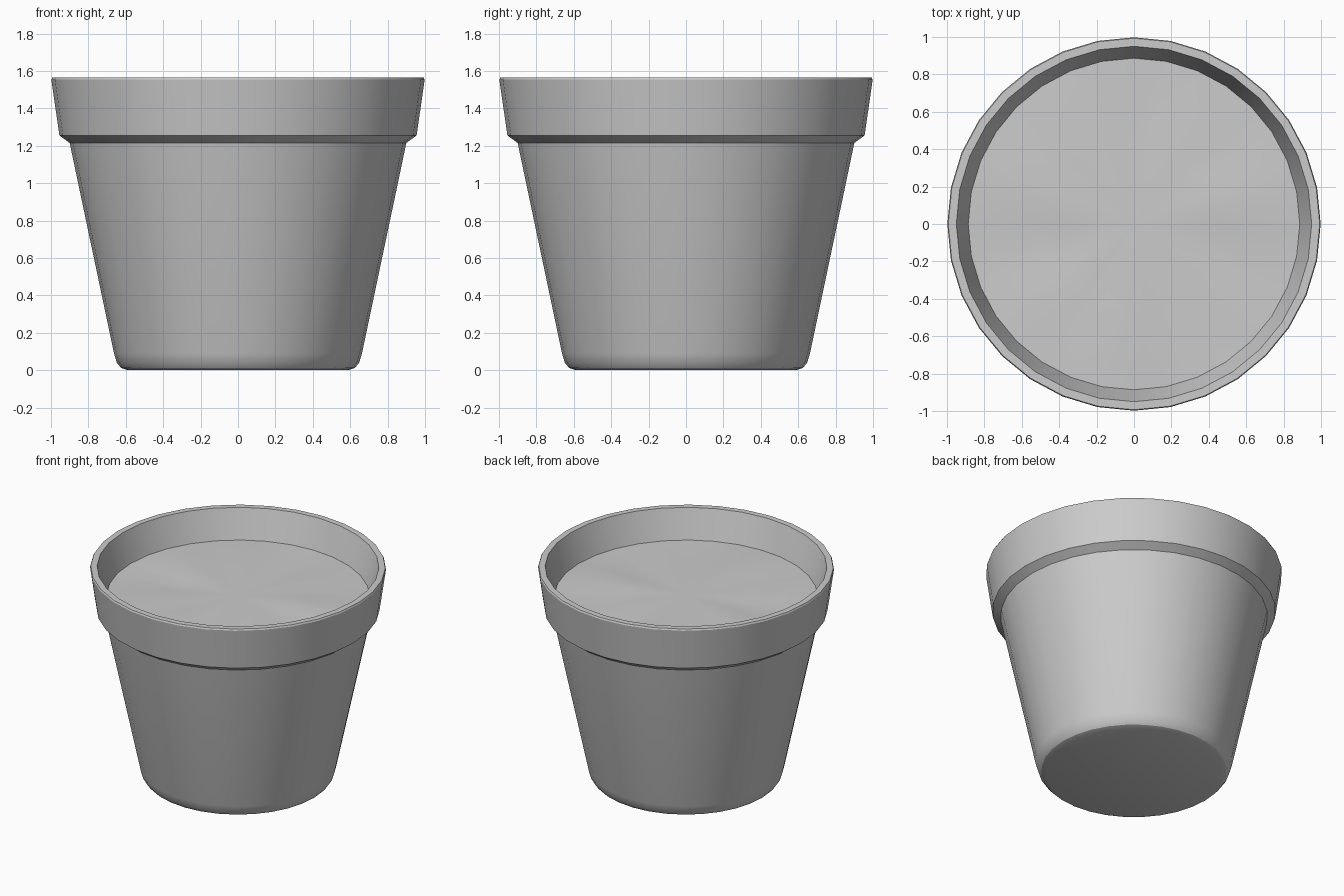
import bpy, bmesh, math

if "Cube" in bpy.data.objects:
    bpy.data.objects.remove(bpy.data.objects["Cube"])

SIDES = 32


def lathe(name, profile, height=lambda r, a: 0.0):
    """Spin (radius, z) points round the z axis; radius 0 makes a pole."""
    bm = bmesh.new()
    rings = []
    for r, z in profile:
        if r == 0:
            rings.append([bm.verts.new((0, 0, z))] * SIDES)
            continue
        ring = []
        for i in range(SIDES):
            a = 2 * math.pi * i / SIDES
            ring.append(bm.verts.new((r * math.cos(a), r * math.sin(a), z + height(r, a))))
        rings.append(ring)
    for low, high in zip(rings, rings[1:]):
        for i in range(SIDES):
            j = (i + 1) % SIDES
            bm.faces.new(dict.fromkeys((low[i], low[j], high[j], high[i])))
    mesh = bpy.data.meshes.new(name)
    bm.to_mesh(mesh)
    bm.free()
    obj = bpy.data.objects.new(name, mesh)
    bpy.context.collection.objects.link(obj)
    bpy.context.view_layer.objects.active = obj
    obj.select_set(True)
    bpy.ops.object.shade_smooth_by_angle(angle=math.radians(30))
    obj.select_set(False)
    return obj


# Pot: base, rounded foot, tapered wall, collar, lip and inner wall down to the soil
lathe("pot", [
    (0, 0), (0.59, 0), (0.625, 0.012), (0.648, 0.04), (0.663, 0.09),
    (0.90, 1.215), (0.955, 1.255), (0.998, 1.553), (0.993, 1.564),
    (0.95, 1.564), (0.885, 1.345),
])

# Soil: slightly uneven disc, wound so that it faces up
lathe("soil", [(0.887, 1.35), (0.45, 1.355), (0, 1.355)],
      lambda r, a: 0.010 * math.sin(3 * a + 0.5) + 0.006 * math.sin(7 * a) if r < 0.8 else 0.0)
